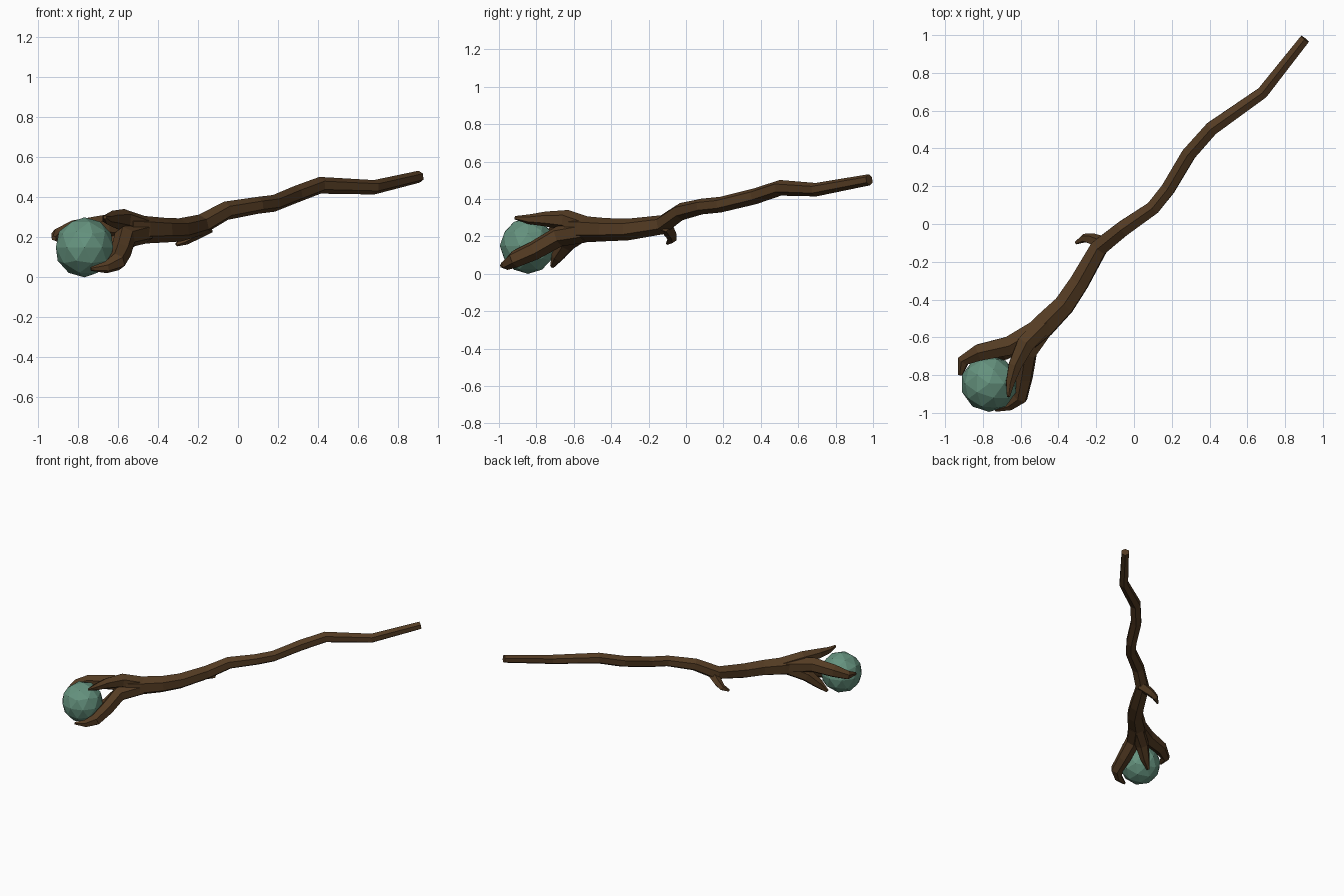
import bpy, bmesh, math
from mathutils import Vector


def material(name, rgb):
    m = bpy.data.materials.new(name)
    m.diffuse_color = (*rgb, 1)
    return m


WOOD = material("dark_wood", (0.088, 0.044, 0.0165))
GEM = material("green_gem", (0.13, 0.29, 0.21))


def finish(bm, name, mat):
    bmesh.ops.recalc_face_normals(bm, faces=bm.faces)
    mesh = bpy.data.meshes.new(name)
    bm.to_mesh(mesh)
    bm.free()
    mesh.materials.append(mat)
    obj = bpy.data.objects.new(name, mesh)
    bpy.context.collection.objects.link(obj)
    return obj


def branch(name, path, sides=6):
    """Sweep a faceted ring along (x, y, z, radius) points and cap both ends."""
    bm = bmesh.new()
    pts = [Vector(p[:3]) for p in path]
    rings = []
    side = None
    for i, p in enumerate(pts):
        before = (p - pts[i - 1]).normalized() if i else Vector()
        after = (pts[i + 1] - p).normalized() if i < len(pts) - 1 else Vector()
        t = (before + after).normalized()
        # carry the ring direction along the path so that it does not twist
        ref = side if side else Vector((0, 0, 1)).cross(t)
        side = (ref - t * ref.dot(t)).normalized()
        up = t.cross(side)
        ring = []
        for k in range(sides):
            a = math.tau * (k + 0.5) / sides
            ring.append(bm.verts.new(p + path[i][3] * (math.cos(a) * side + math.sin(a) * up)))
        rings.append(ring)
    for r0, r1 in zip(rings, rings[1:]):
        for k in range(sides):
            j = (k + 1) % sides
            bm.faces.new((r0[k], r0[j], r1[j], r1[k]))
    bm.faces.new(rings[0])
    bm.faces.new(rings[-1])
    return finish(bm, name, WOOD)


# crooked shaft, thickening toward the head
branch("shaft", [
    (0.905, 0.980, 0.503, 0.030), (0.68, 0.695, 0.450, 0.036),
    (0.41, 0.505, 0.460, 0.042), (0.29, 0.370, 0.415, 0.043),
    (0.18, 0.185, 0.370, 0.042), (0.10, 0.085, 0.360, 0.042),
    (-0.06, -0.025, 0.333, 0.047), (-0.185, -0.125, 0.263, 0.052),
    (-0.29, -0.310, 0.237, 0.058), (-0.37, -0.430, 0.236, 0.062),
    (-0.48, -0.540, 0.238, 0.070), (-0.56, -0.615, 0.245, 0.062)])

# short side twig
branch("side_twig", [
    (-0.15, -0.11, 0.260, 0.042), (-0.225, -0.08, 0.212, 0.032),
    (-0.265, -0.075, 0.185, 0.024), (-0.308, -0.10, 0.163, 0.009)], 5)

# claws gripping the orb
branch("left_claw", [
    (-0.48, -0.54, 0.245, 0.060), (-0.66, -0.645, 0.255, 0.058),
    (-0.82, -0.680, 0.235, 0.050), (-0.905, -0.725, 0.208, 0.034),
    (-0.92, -0.80, 0.195, 0.012)])
branch("upper_claw", [
    (-0.45, -0.51, 0.245, 0.055), (-0.575, -0.635, 0.288, 0.054),
    (-0.63, -0.75, 0.293, 0.040), (-0.655, -0.84, 0.292, 0.026),
    (-0.665, -0.915, 0.300, 0.009)])
branch("right_claw", [
    (-0.47, -0.54, 0.225, 0.058), (-0.565, -0.68, 0.200, 0.056),
    (-0.585, -0.81, 0.125, 0.052), (-0.605, -0.915, 0.078, 0.046),
    (-0.66, -0.96, 0.050, 0.030), (-0.735, -0.985, 0.042, 0.010)])
branch("lower_claw", [
    (-0.50, -0.56, 0.220, 0.055), (-0.61, -0.635, 0.165, 0.050),
    (-0.68, -0.685, 0.095, 0.036), (-0.735, -0.715, 0.040, 0.012)])

# faceted orb
orb = bmesh.new()
bmesh.ops.create_icosphere(orb, subdivisions=2, radius=0.15)
bmesh.ops.translate(orb, verts=orb.verts, vec=(-0.767, -0.845, 0.15))
finish(orb, "orb", GEM)
